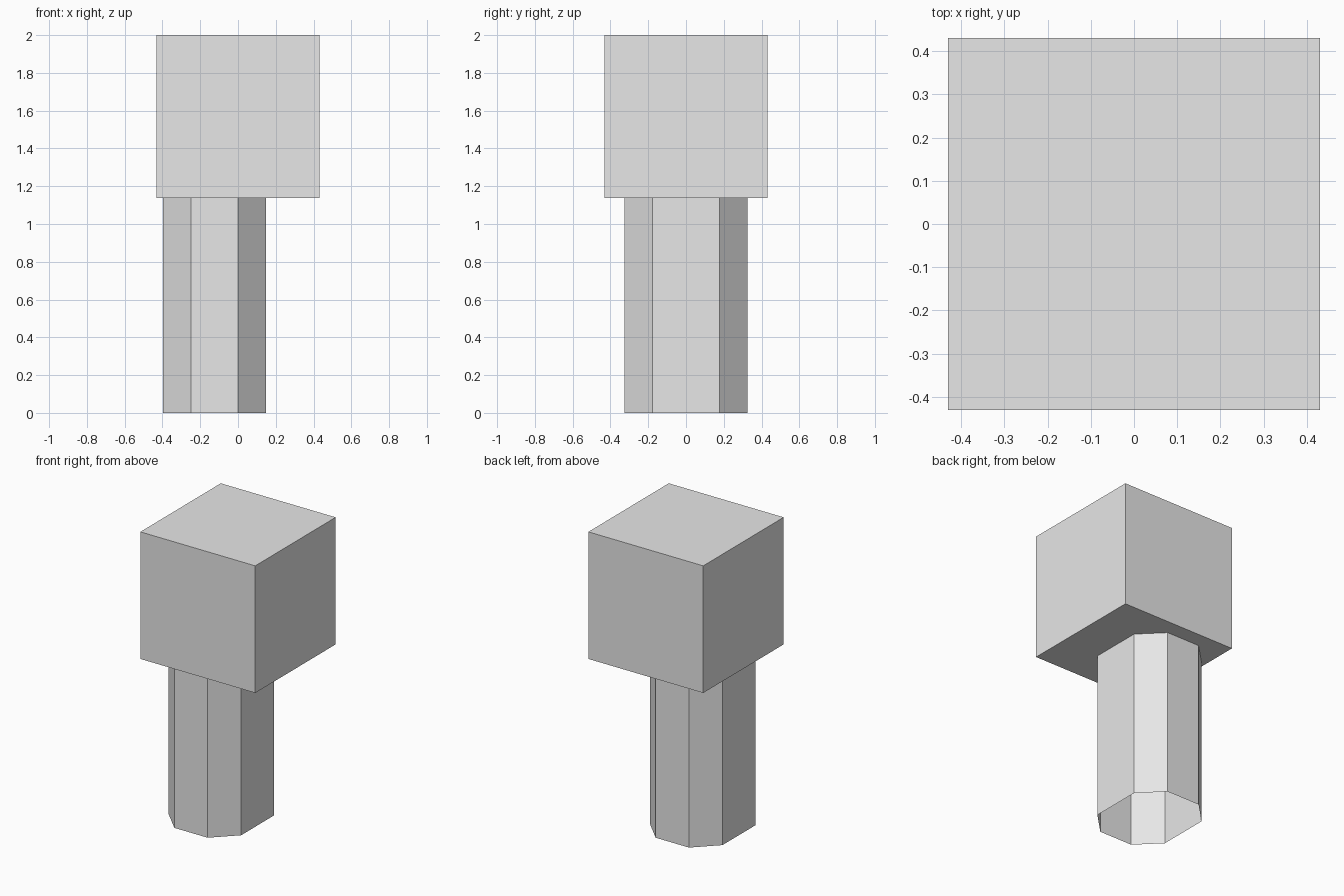
import bpy
import bmesh

cube = bpy.data.objects.get("Cube")
if cube:
    bpy.data.objects.remove(cube, do_unlink=True)

# One plain grey for everything
GREY = (0.8, 0.8, 0.8, 1.0)
grey = bpy.data.materials.new("light_grey")
grey.use_nodes = True
grey.diffuse_color = GREY
grey.node_tree.nodes["Principled BSDF"].inputs["Base Color"].default_value = GREY


def add_object(name, bm, location):
    mesh = bpy.data.meshes.new(name)
    bm.to_mesh(mesh)
    bm.free()
    mesh.materials.append(grey)
    obj = bpy.data.objects.new(name, mesh)
    obj.location = location
    bpy.context.collection.objects.link(obj)
    return obj


HEAD = 0.862            # edge of the cubic head
SHAFT_TOP = 2 - HEAD

# Cubic head
bm = bmesh.new()
bmesh.ops.create_cube(bm, size=HEAD)
add_object("head_block", bm, (0, 0, 2 - HEAD / 2))

# Open-ended hollow shaft: a rectangle with chamfered corners, set off to one side
half_x, half_y, chamfer = 0.273, 0.325, 0.148
bm = bmesh.new()
ring = []
for sx, sy in ((1, 1), (-1, 1), (-1, -1), (1, -1)):
    corner = [(sx * half_x, sy * (half_y - chamfer)),
              (sx * (half_x - chamfer), sy * half_y)]
    ring += corner if sx == sy else corner[::-1]
low = [bm.verts.new((x, y, 0)) for x, y in ring]
high = [bm.verts.new((x, y, SHAFT_TOP)) for x, y in ring]
for i in range(len(ring)):
    j = (i + 1) % len(ring)
    bm.faces.new((low[i], low[j], high[j], high[i]))
add_object("shaft", bm, (-0.125, 0, 0))
